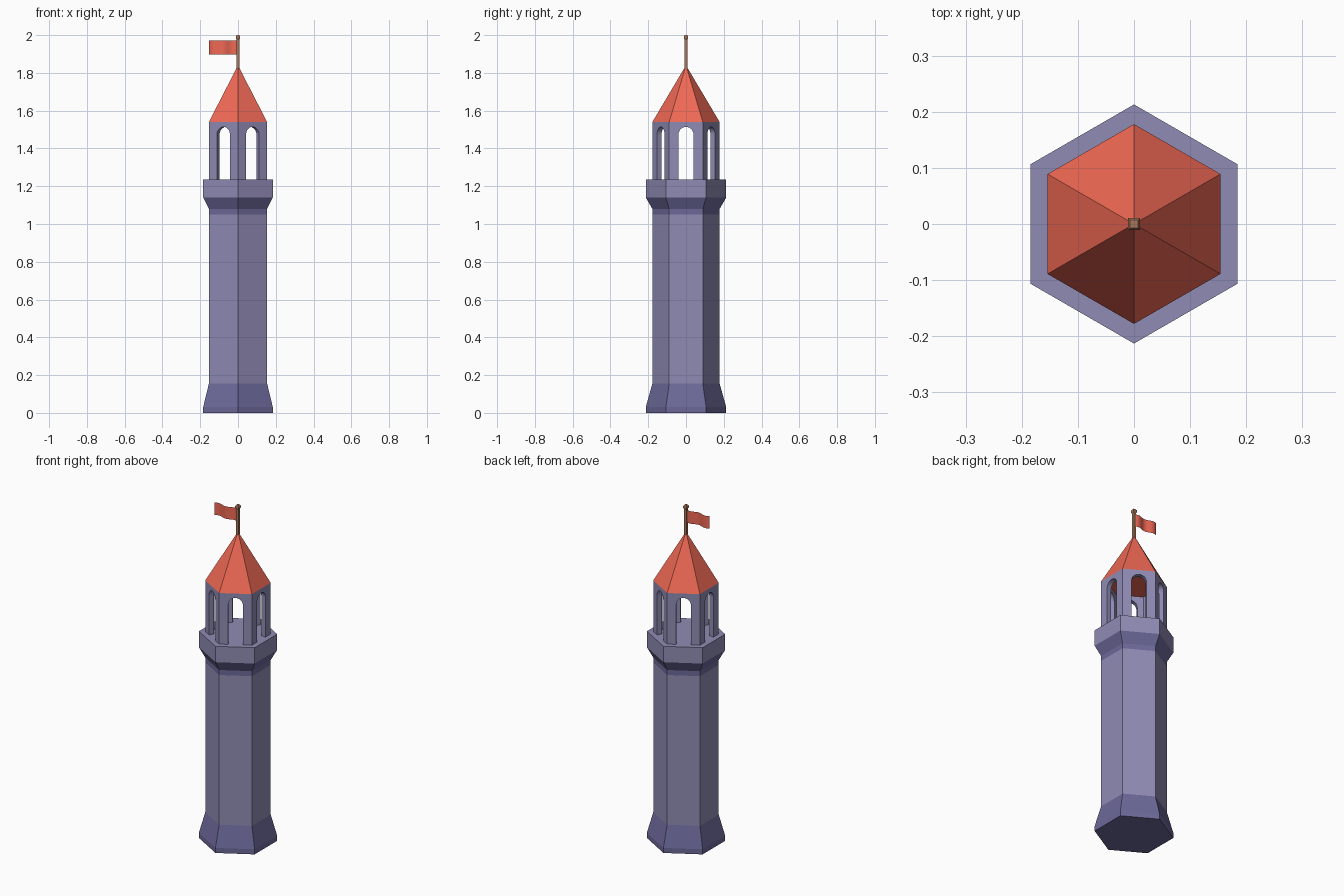
import bpy, bmesh
from math import sin, cos, pi, tan, radians

if "Cube" in bpy.data.objects:
    bpy.data.objects.remove(bpy.data.objects["Cube"])


def material(name, rgb):
    m = bpy.data.materials.new(name)
    m.diffuse_color = (*rgb, 1)
    m.use_nodes = True
    m.node_tree.nodes["Principled BSDF"].inputs["Base Color"].default_value = m.diffuse_color
    return m


stone = material("stone", (0.28, 0.26, 0.46))
trim = material("trim_stone", (0.15, 0.14, 0.32))
red = material("red", (0.87, 0.14, 0.09))
wood = material("wood", (0.40, 0.18, 0.10))


def finish(name, bm, mat, recalc=True):
    if recalc:
        bmesh.ops.recalc_face_normals(bm, faces=bm.faces)
    me = bpy.data.meshes.new(name)
    bm.to_mesh(me)
    bm.free()
    me.materials.append(mat)
    ob = bpy.data.objects.new(name, me)
    bpy.context.collection.objects.link(ob)
    return ob


def lathe(name, profile, mat, sides=6, turn=pi / 2, bottom=False, top=False):
    """Turn (radius, z) points into a flat-sided solid; radius 0 makes a tip."""
    bm = bmesh.new()
    rings = []
    for r, z in profile:
        n = sides if r > 0 else 1
        rings.append([bm.verts.new((r * cos(turn + 2 * pi * i / sides),
                                    r * sin(turn + 2 * pi * i / sides), z)) for i in range(n)])
    for a, b in zip(rings, rings[1:]):
        for i in range(sides):
            j = (i + 1) % sides
            if len(b) == 1:
                bm.faces.new((a[i], a[j], b[0]))
            else:
                bm.faces.new((a[i], a[j], b[j], b[i]))
    if bottom:
        bm.faces.new(rings[0][::-1])
    if top:
        bm.faces.new(rings[-1])
    return finish(name, bm, mat, recalc=False)


R, WIDE = 0.178, 0.213

# Tower body: flared base, shaft, corbel and deck
lathe("base", [(WIDE, 0), (WIDE, 0.03), (R, 0.155)], trim, bottom=True)
lathe("shaft", [(R, 0.155), (R, 1.05)], stone)
lathe("corbel", [(R, 1.05), (R, 1.08), (WIDE, 1.14)], trim)
lathe("deck", [(WIDE, 1.14), (WIDE, 1.235)], stone, top=True)

# Lantern room: six mitred wall panels, each with an arched opening
Z0, Z1, HALF, SPRING, THICK = 1.235, 1.54, 0.04, 1.474, 0.028
arch = [(HALF, Z0)] + [(HALF * cos(pi * k / 10), SPRING + HALF * sin(pi * k / 10))
                       for k in range(11)] + [(-HALF, Z0)]
bm = bmesh.new()
for side in range(6):
    t = side * pi / 3
    layers = []
    for d in (R * cos(pi / 6), R * cos(pi / 6) - THICK):
        w = d * tan(pi / 6)
        outline = arch + [(-w, Z0), (-w, Z1), (w, Z1), (w, Z0)]
        layers.append([bm.verts.new((d * cos(t) - u * sin(t), d * sin(t) + u * cos(t), z))
                       for u, z in outline])
    outer, inner = layers
    bm.faces.new(outer[::-1])
    bm.faces.new(inner)
    for i in range(len(arch) - 1):
        bm.faces.new((outer[i], outer[i + 1], inner[i + 1], inner[i]))
bmesh.ops.remove_doubles(bm, verts=bm.verts, dist=1e-5)
finish("lantern_walls", bm, stone)

# Roof
lathe("roof", [(R, Z1), (0, 1.84)], red, bottom=True)

# Flagpole and finial
S = 2 ** 0.5
lathe("flagpole", [(0.007 * S, 1.82), (0.007 * S, 1.98)], wood, 4, pi / 4, True, True)
lathe("finial", [(0.007 * S, 1.975), (0.011 * S, 1.981), (0.011 * S, 1.994), (0.007 * S, 2.0)],
      wood, 4, pi / 4, True, True)

# Flag: thin waving sheet
bm = bmesh.new()
N = 14
cols = []
for i in range(N + 1):
    f = i / N
    x, y = -0.004 - 0.15 * f, 0.007 * sin(f * 3 * pi)
    cols.append([bm.verts.new((x, y, z)) for z in (1.898, 1.972)])
for a, b in zip(cols, cols[1:]):
    bm.faces.new((b[0], a[0], a[1], b[1]))
flag = finish("flag", bm, red, recalc=False)
flag.data.shade_smooth()
